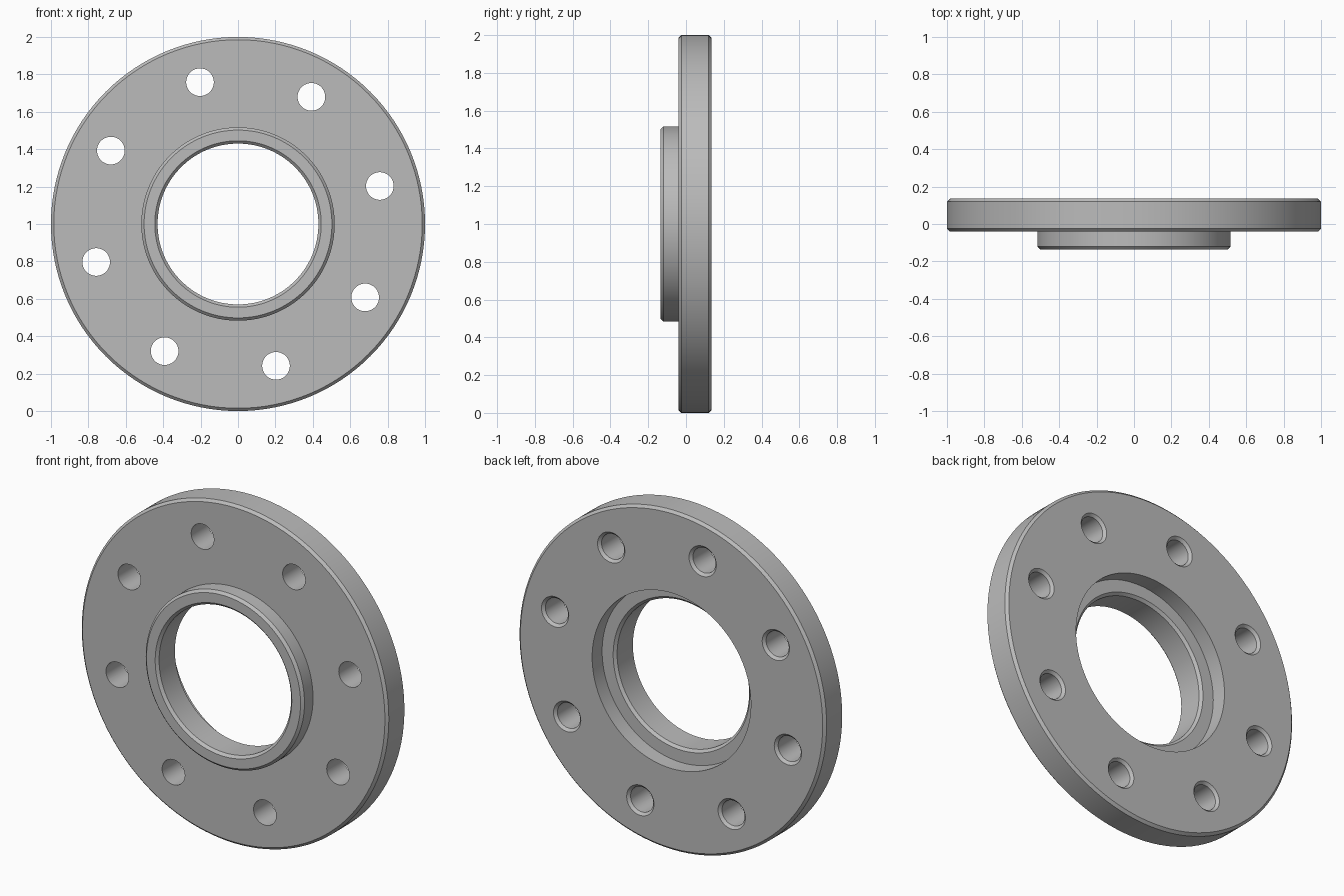
import bpy, bmesh
from math import cos, sin, radians, pi
from mathutils import Matrix

cube = bpy.data.objects.get("Cube")
if cube:
    bpy.data.objects.remove(cube)

steel = bpy.data.materials.new("grey steel")
steel.use_nodes = True
GREY = (0.5, 0.5, 0.5, 1)
steel.diffuse_color = GREY
steel.node_tree.nodes["Principled BSDF"].inputs["Base Color"].default_value = GREY


def lathe(name, profile, segments, place):
    """Turn a closed (radius, y) profile about the y axis."""
    bm = bmesh.new()
    verts = [bm.verts.new((r, y, 0)) for r, y in profile]
    edges = [bm.edges.new((verts[i - 1], verts[i])) for i in range(len(verts))]
    bmesh.ops.spin(bm, geom=verts + edges, cent=(0, 0, 0), axis=(0, 1, 0),
                   angle=2 * pi, steps=segments, use_merge=True)
    bmesh.ops.remove_doubles(bm, verts=bm.verts, dist=1e-5)
    bmesh.ops.dissolve_degenerate(bm, edges=bm.edges, dist=1e-6)
    bmesh.ops.recalc_face_normals(bm, faces=bm.faces)
    bm.transform(Matrix.Translation(place))
    mesh = bpy.data.meshes.new(name)
    bm.to_mesh(mesh)
    bm.free()
    mesh.materials.append(steel)
    obj = bpy.data.objects.new(name, mesh)
    bpy.context.collection.objects.link(obj)
    return obj


FRONT, STEP, BACK = -0.135, -0.04, 0.135
RIM, HUB, BORE, C = 1.0, 0.517, 0.43, 0.015
FLOOR = BACK - 0.093

# Disc with raised hub in front and matching recess behind
flange = lathe("flange", [
    (BORE, FRONT + C), (BORE + C, FRONT), (HUB - C, FRONT), (HUB, FRONT + C),
    (HUB, STEP), (RIM - C, STEP), (RIM, STEP + C), (RIM, BACK - C),
    (RIM - C, BACK), (HUB, BACK), (HUB, FLOOR), (BORE + C, FLOOR),
    (BORE, FLOOR - C)], 128, (0, 0, 1))

# Bolt holes, countersunk at the back
HOLE, CIRCLE = 0.074, 0.785
drill = [(0, -0.2), (HOLE, -0.2), (HOLE, BACK - C), (HOLE + 2 * C, BACK + C), (0, BACK + C)]
cutters = []
for i in range(8):
    a = radians(15 + 45 * i)
    cutters.append(lathe("bolt_hole_cutter", drill, 40,
                         (CIRCLE * cos(a), 0, 1 + CIRCLE * sin(a))))

bpy.context.view_layer.objects.active = flange
for cutter in cutters:
    mod = flange.modifiers.new("bolt hole", 'BOOLEAN')
    mod.operation = 'DIFFERENCE'
    mod.solver = 'EXACT'
    mod.object = cutter
    bpy.ops.object.modifier_apply(modifier=mod.name)
for cutter in cutters:
    bpy.data.objects.remove(cutter)

bpy.ops.object.select_all(action='DESELECT')
flange.select_set(True)
bpy.ops.object.shade_smooth_by_angle(angle=radians(30))
